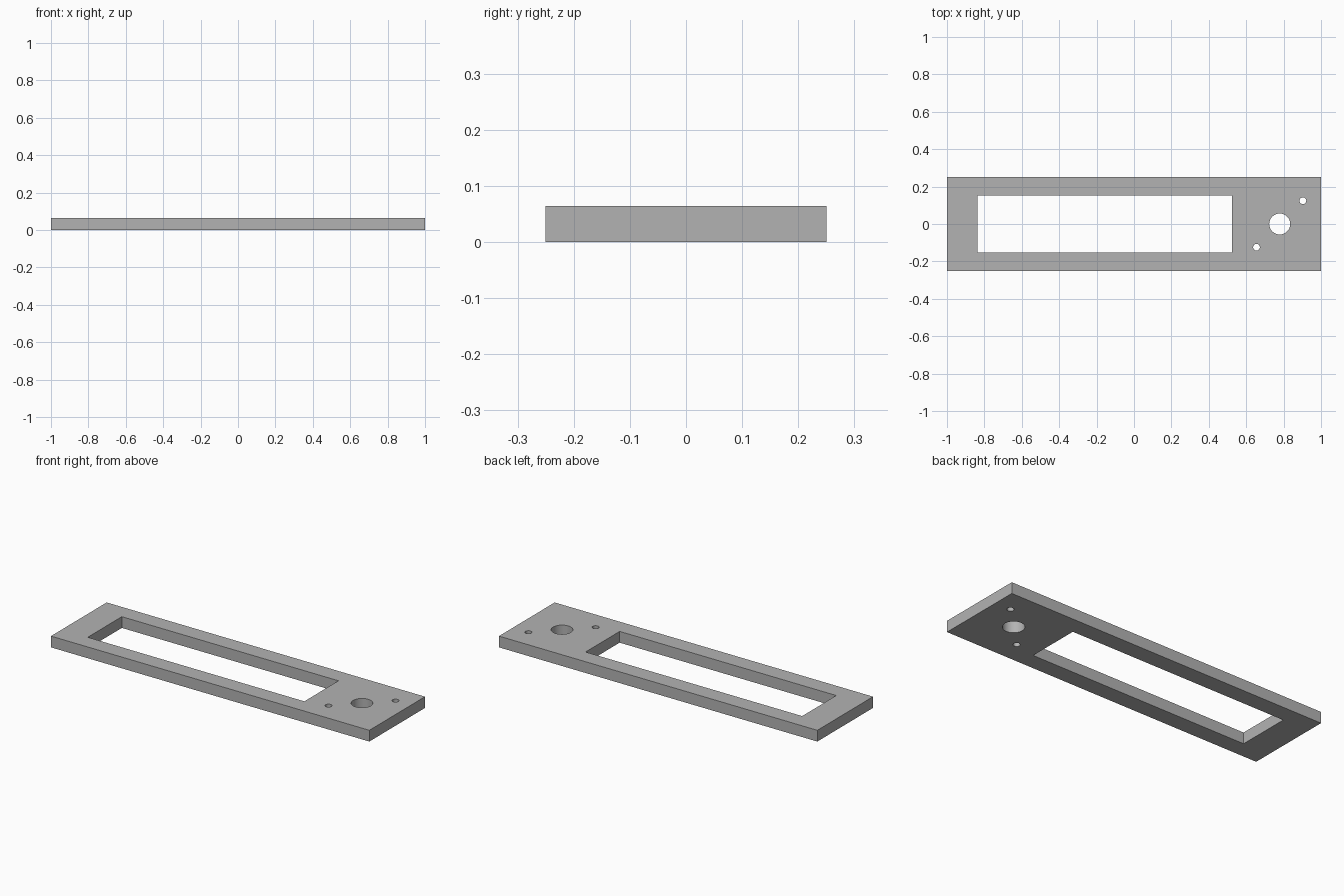
import bpy

cube = bpy.data.objects.get("Cube")
if cube:
    bpy.data.objects.remove(cube, do_unlink=True)

THICK = 0.064
HOLE_X = 0.779      # centre of the hole group
SCREW = 0.124       # diagonal offset of the screw holes

grey = bpy.data.materials.new("plain grey")
grey.use_nodes = True
colour = (0.45, 0.45, 0.45, 1)
grey.diffuse_color = colour
grey.node_tree.nodes["Principled BSDF"].inputs["Base Color"].default_value = colour


def box(name, x0, x1, half_y, z0, z1):
    bpy.ops.mesh.primitive_cube_add(size=1, location=((x0 + x1) / 2, 0, (z0 + z1) / 2))
    ob = bpy.context.object
    ob.name = name
    ob.scale = (x1 - x0, 2 * half_y, z1 - z0)
    bpy.ops.object.transform_apply(location=True, rotation=False, scale=True)
    ob.data.materials.append(grey)
    return ob


def drill(name, x, y, radius, sides):
    bpy.ops.mesh.primitive_cylinder_add(vertices=sides, radius=radius, depth=4 * THICK,
                                        location=(x, y, THICK / 2))
    ob = bpy.context.object
    ob.name = name
    ob.data.materials.append(grey)
    return ob


# Flat plate
plate = box("face_plate", -1, 1, 0.25, 0, THICK)

# Long window, round hole and two diagonal screw holes
cutters = [
    box("window_cutter", -0.837, 0.524, 0.153, -THICK, 2 * THICK),
    drill("round_hole_cutter", HOLE_X, 0, 0.056, 64),
]
for side in (-1, 1):
    cutters.append(drill("screw_hole_cutter", HOLE_X + side * SCREW, side * SCREW, 0.018, 32))

for cutter in cutters:
    cutter.hide_render = True
    bpy.context.view_layer.objects.active = plate
    mod = plate.modifiers.new("cut", 'BOOLEAN')
    mod.operation = 'DIFFERENCE'
    mod.solver = 'EXACT'
    mod.object = cutter
    bpy.ops.object.modifier_apply(modifier=mod.name)
    bpy.data.objects.remove(cutter, do_unlink=True)

# Smooth hole walls, sharp edges elsewhere
bpy.ops.object.select_all(action='DESELECT')
plate.select_set(True)
bpy.context.view_layer.objects.active = plate
bpy.ops.object.shade_smooth_by_angle()
